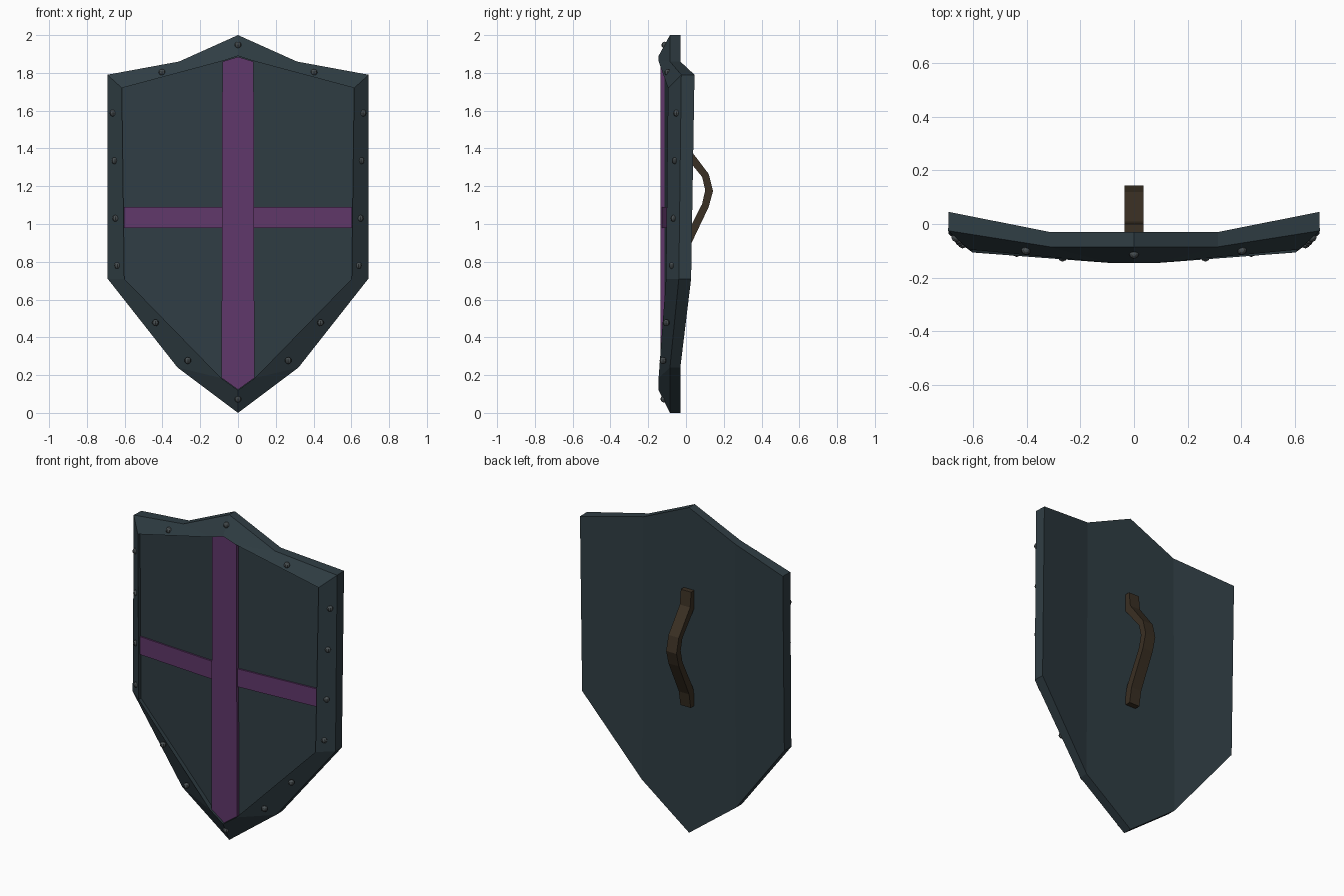
import bpy, bmesh
from mathutils import Vector

if "Cube" in bpy.data.objects:
    bpy.data.objects.remove(bpy.data.objects["Cube"])


def material(name, rgb):
    m = bpy.data.materials.new(name)
    m.diffuse_color = (*rgb, 1)
    m.use_nodes = True
    m.node_tree.nodes["Principled BSDF"].inputs["Base Color"].default_value = m.diffuse_color
    return m


slate = material("dark slate", (0.029, 0.047, 0.057))
purple = material("purple", (0.118, 0.039, 0.145))
brown = material("dark brown", (0.042, 0.029, 0.017))
grey = material("rivet grey", (0.065, 0.078, 0.083))


def finish(bm, name, mat):
    bmesh.ops.remove_doubles(bm, verts=bm.verts, dist=1e-5)
    bmesh.ops.recalc_face_normals(bm, faces=bm.faces)
    me = bpy.data.meshes.new(name)
    bm.to_mesh(me)
    bm.free()
    me.materials.append(mat)
    ob = bpy.data.objects.new(name, me)
    bpy.context.collection.objects.link(ob)
    return ob


def mirrored(name, polys, mat):
    """Faces of the right half, plus their mirror image in x."""
    bm = bmesh.new()
    for s in (1, -1):
        for poly in polys:
            bm.faces.new([bm.verts.new((s * x, y, z)) for x, y, z in poly])
    return finish(bm, name, mat)


def bridge(a, b, closed=False):
    n = len(a)
    return [[a[i], a[(i + 1) % n], b[(i + 1) % n], b[i]]
            for i in range(n if closed else n - 1)]


# shield body: back outline, front edge, rim ridge, sunken panel
back = [(0, -.03, 2), (.312, -.03, 1.86), (.69, .045, 1.79),
        (.688, .027, .71), (.32, -.03, .24), (0, -.03, 0)]
edge = [(0, -.085, 2), (.312, -.085, 1.86), (.692, -.025, 1.79),
        (.69, -.038, .71), (.32, -.085, .24), (0, -.085, 0)]
ridge = [(0, -.145, 1.89), (.085, -.145, 1.862), (.615, -.095, 1.72),
         (.602, -.106, .71), (.09, -.145, .185), (0, -.145, .12)]
depth = [-.115, -.115, -.074, -.082, -.115, -.115]
panel = [(x, d, z) for (x, y, z), d in zip(ridge, depth)]
polys = bridge(back, edge) + bridge(edge, ridge) + bridge(ridge, panel)
for loop in (back, panel):
    polys += [[loop[0], loop[1], loop[4], loop[5]], loop[1:5]]
mirrored("shield_body", polys, slate)

# upright bar of the cross
front = [(0, -.134, 1.885), (.083, -.134, 1.86), (.087, -.134, .185), (0, -.134, .123)]
rear = [(x, -.108, z) for x, y, z in front]
mirrored("cross_upright", [front] + bridge(front, rear), purple)

# crossbar, one sloping arm on each side
front = [(.07, -.127, 1.09), (.604, -.089, 1.09), (.604, -.089, .98), (.07, -.127, .98)]
rear = [(x, y + .02, z) for x, y, z in front]
mirrored("cross_arms", [front, rear] + bridge(front, rear, True), purple)

# bent strap handle on the back
outer = [(0, 1.5), (.01, 1.41), (.12, 1.265), (.143, 1.175), (.12, 1.09), (.02, .88), (.004, .79)]
inner = [(-.04, 1.5), (-.03, 1.39), (.085, 1.25), (.102, 1.18), (.085, 1.105), (-.02, .9), (-.04, .79)]
bm = bmesh.new()
rings = [[bm.verts.new((x, y, z)) for x, (y, z) in
          ((-.035, o), (.035, o), (.035, i), (-.035, i))] for o, i in zip(outer, inner)]
for a, b in zip(rings, rings[1:]):
    for f in bridge(a, b, True):
        bm.faces.new(f)
bm.faces.new(rings[0])
bm.faces.new(rings[-1])
finish(bm, "handle", brown)

# domed rivets around the rim
spots = [(0, -.112, 1.947), (.402, -.097, 1.802), (.662, -.05, 1.587), (.652, -.057, 1.335),
         (.648, -.064, 1.03), (.638, -.073, .78), (.437, -.105, .477),
         (.266, -.122, .277), (0, -.117, .073)]
bm = bmesh.new()
for p in spots:
    for s in ((1, -1) if p[0] else (1,)):
        v = bmesh.ops.create_uvsphere(bm, u_segments=8, v_segments=6, radius=.018)["verts"]
        bmesh.ops.translate(bm, verts=v, vec=Vector((s * p[0], p[1], p[2])))
finish(bm, "rivets", grey)
